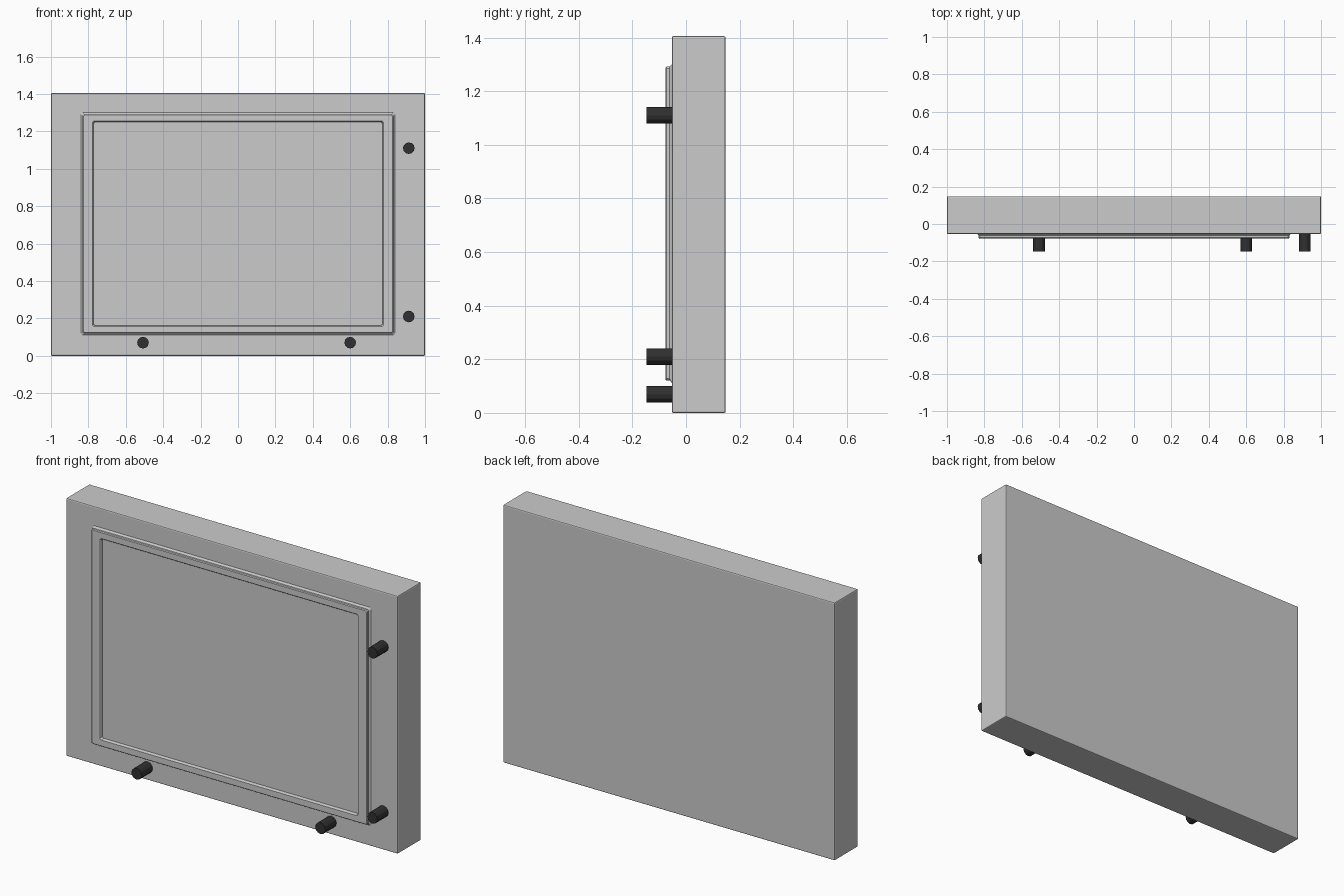
import bpy, bmesh, math

if "Cube" in bpy.data.objects:
    bpy.data.objects.remove(bpy.data.objects["Cube"])

FRONT, BACK, HEIGHT = -0.053, 0.148, 1.405


def add_mesh(name, bm):
    bmesh.ops.recalc_face_normals(bm, faces=bm.faces)
    me = bpy.data.meshes.new(name)
    bm.to_mesh(me)
    bm.free()
    ob = bpy.data.objects.new(name, me)
    bpy.context.collection.objects.link(ob)
    return ob


def rect_ring(bm, hw, hh, y, c, zc=0.706):
    """Rectangle in the XZ plane with small clipped corners."""
    pts = []
    for sx, sz in ((1, 1), (-1, 1), (-1, -1), (1, -1)):
        pair = [(sx * hw, sz * (hh - c)), (sx * (hw - c), sz * hh)]
        pts += pair if sx * sz > 0 else pair[::-1]
    return [bm.verts.new((x, y, zc + z)) for x, z in pts]


# Cabinet: slab with finely bevelled edges
bm = bmesh.new()
bmesh.ops.create_cube(bm, size=1)
for v in bm.verts:
    v.co.x *= 2
    v.co.y = (FRONT + BACK) / 2 + v.co.y * (BACK - FRONT)
    v.co.z = (v.co.z + 0.5) * HEIGHT
bmesh.ops.bevel(bm, geom=bm.edges[:], offset=0.006, segments=2,
                profile=0.5, affect='EDGES')
add_mesh("cabinet", bm)

# Raised bezel: flared foot, rounded lip, shallow recess
profile = [(0.840, 0.594, FRONT), (0.834, 0.588, -0.058),
           (0.831, 0.585, -0.062), (0.831, 0.585, -0.073),
           (0.827, 0.581, -0.077), (0.778, 0.549, -0.077),
           (0.775, 0.546, -0.074), (0.772, 0.543, -0.063)]
bm = bmesh.new()
rings = [rect_ring(bm, w, h, y, 0.007) for w, h, y in profile]
for a, b in zip(rings, rings[1:]):
    for i in range(8):
        j = (i + 1) % 8
        bm.faces.new((a[i], a[j], b[j], b[i]))
bm.faces.new(rings[-1])
bm.normal_update()
# Open shell: the large screen face must look towards -y
ob = add_mesh("bezel_and_screen", bm)
if ob.data.polygons[-1].normal.y > 0:
    ob.data.flip_normals()

# Dark control pegs on the right and bottom margins
dark = bpy.data.materials.new("dark_plastic")
dark.diffuse_color = (0.03, 0.03, 0.03, 1)
dark.use_nodes = True
dark.node_tree.nodes["Principled BSDF"].inputs["Base Color"].default_value = dark.diffuse_color
tip, root = -0.148, FRONT + 0.002
pegs = {"right_peg_upper": (0.913, 1.11), "right_peg_lower": (0.913, 0.21),
        "bottom_peg_left": (-0.508, 0.07), "bottom_peg_right": (0.60, 0.07)}
for name, (x, z) in pegs.items():
    bpy.ops.mesh.primitive_cylinder_add(
        vertices=12, radius=0.031, depth=root - tip,
        location=(x, (tip + root) / 2, z), rotation=(math.pi / 2, 0, 0))
    peg = bpy.context.object
    peg.name = name
    peg.data.materials.append(dark)
